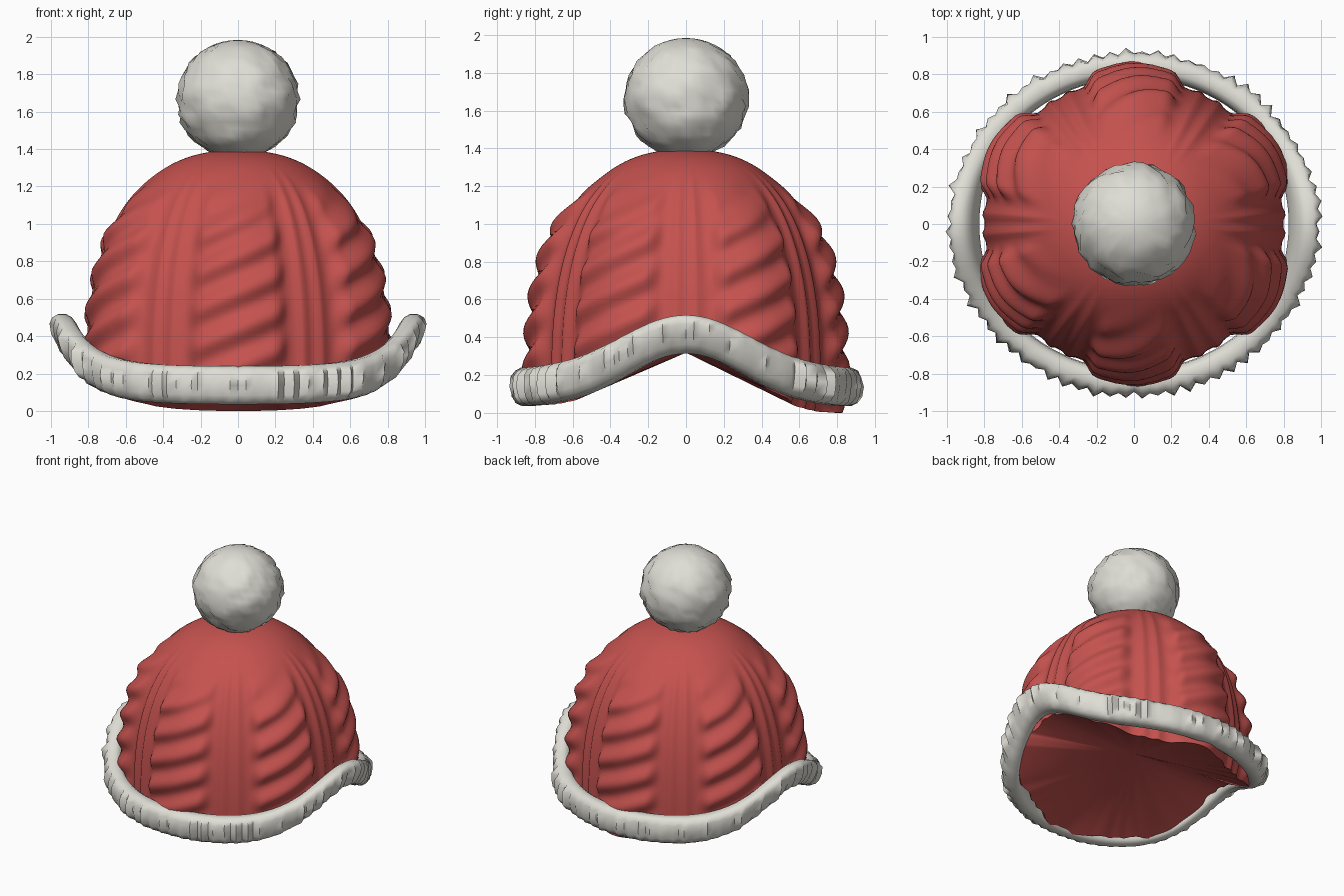
import bpy, bmesh, math, random
from math import sin, cos, pi, exp

if "Cube" in bpy.data.objects:
    bpy.data.objects.remove(bpy.data.objects["Cube"])

random.seed(4)


def material(name, rgb):
    m = bpy.data.materials.new(name)
    m.diffuse_color = (*rgb, 1)
    m.use_nodes = True
    m.node_tree.nodes["Principled BSDF"].inputs["Base Color"].default_value = m.diffuse_color
    return m


RED = material("knit red", (0.56, 0.085, 0.078))
WHITE = material("fleece white", (0.74, 0.73, 0.67))


def finish(bm, name, mat, angle):
    bmesh.ops.recalc_face_normals(bm, faces=bm.faces)
    me = bpy.data.meshes.new(name)
    bm.to_mesh(me)
    bm.free()
    ob = bpy.data.objects.new(name, me)
    bpy.context.collection.objects.link(ob)
    me.materials.append(mat)
    bpy.ops.object.select_all(action='DESELECT')
    bpy.context.view_layer.objects.active = ob
    ob.select_set(True)
    bpy.ops.object.shade_smooth_by_angle(angle=math.radians(angle))
    return ob


def bridge(bm, a, b):
    n = len(a)
    for i in range(n):
        bm.faces.new((a[i], a[(i + 1) % n], b[(i + 1) % n], b[i]))


def lift(y):
    """How far the edge rises over the ears: 1 at the sides, 0 front and back."""
    return exp(-(y / 0.46) ** 2)


def smoothstep(e0, e1, v):
    t = min(1, max(0, (v - e0) / (e1 - e0)))
    return t * t * (3 - 2 * t)


# Knitted crown: dome with six twisted cable bands and thin ribs between them
def crown_point(a, t):
    rim = 0.025 + 0.32 * lift(0.84 * sin(a)) - 0.02 * sin(a)
    z = rim + (1.41 - rim) * sin(t * pi / 2)
    h = max(0, (z - 0.2) / 1.21)
    s = max(0, 1 - h ** 2.4) ** (1 / 2.4)
    if z < 0.2:
        s -= 0.25 * (0.2 - z)
    deg = math.degrees(a)
    u = ((deg + 0) % 60 - 30) / 18            # -1..1 across one cable
    band = 1 - smoothstep(0.75, 1.15, abs(u))
    fade = 1 - smoothstep(0.95, 1.3, z)
    twist = sin(2 * pi * (z / 0.2 - 0.55 * u))
    bump = band * (0.062 + 0.02 * twist + 0.012 * cos(pi * u)) * fade
    d = (deg + 30) % 60 - 30                  # degrees from the nearest valley
    bump += 0.016 * (exp(-((abs(d) - 4) / 1.6) ** 2)) * (1 - smoothstep(1.1, 1.35, z))
    return ((0.80 * s + bump) * cos(a), (0.775 * s + bump) * sin(a), z)


bm = bmesh.new()
N, ROWS = 216, 72
rings = [[bm.verts.new(crown_point(2 * pi * i / N, j / ROWS)) for i in range(N)]
         for j in range(ROWS)]
for lower, upper in zip(rings, rings[1:]):
    bridge(bm, lower, upper)
top = bm.verts.new((0, 0, 1.41))
inside = bm.verts.new((0, 0, 0.335))
for i in range(N):
    k = (i + 1) % N
    bm.faces.new((rings[-1][i], rings[-1][k], top))
    bm.faces.new((rings[0][k], rings[0][i], inside))
finish(bm, "crown", RED, 60)

# Fleece brim: rounded band swept round the edge, leaning out over the ears
bm = bmesh.new()
SEG, SIDES = 144, 14
rings = []
for i in range(SEG):
    a = 2 * pi * i / SEG
    f = lift(0.86 * sin(a))
    tooth = random.uniform(0.008, 0.035) if i % 2 else random.uniform(-0.012, 0.003)
    ring = []
    for j in range(SIDES):
        p = 2 * pi * j / SIDES
        c, s = cos(p), sin(p)
        dr = 0.064 * math.copysign(abs(c) ** 0.7, c)
        dz = 0.104 * math.copysign(abs(s) ** 0.8, s)
        dr += 0.35 * f * dz
        if c > 0.1:
            dr += tooth * c + random.uniform(-0.005, 0.005)
        z = 0.145 + 0.287 * f + dz
        ring.append(bm.verts.new(((0.905 + dr) * cos(a), (0.845 + dr) * sin(a), z)))
    rings.append(ring)
for i in range(SEG):
    bridge(bm, rings[i], rings[(i + 1) % SEG])
finish(bm, "brim", WHITE, 60)

# Fluffy pompom
bm = bmesh.new()
bmesh.ops.create_uvsphere(bm, u_segments=40, v_segments=24, radius=1)
for v in bm.verts:
    flat = 1 - abs(v.co.z) ** 6
    r = 1 + random.uniform(-0.05, 0.045) * flat
    v.co = (v.co.x * 0.325 * r, v.co.y * 0.325 * r, 1.682 + v.co.z * 0.318 * (1 + (r - 1) * 0.4))
finish(bm, "pompom", WHITE, 60)

# Ground the model at z = 0
obs = bpy.context.collection.objects
low = min(v.co.z for o in obs for v in o.data.vertices)
for o in obs:
    for v in o.data.vertices:
        v.co.z -= low
